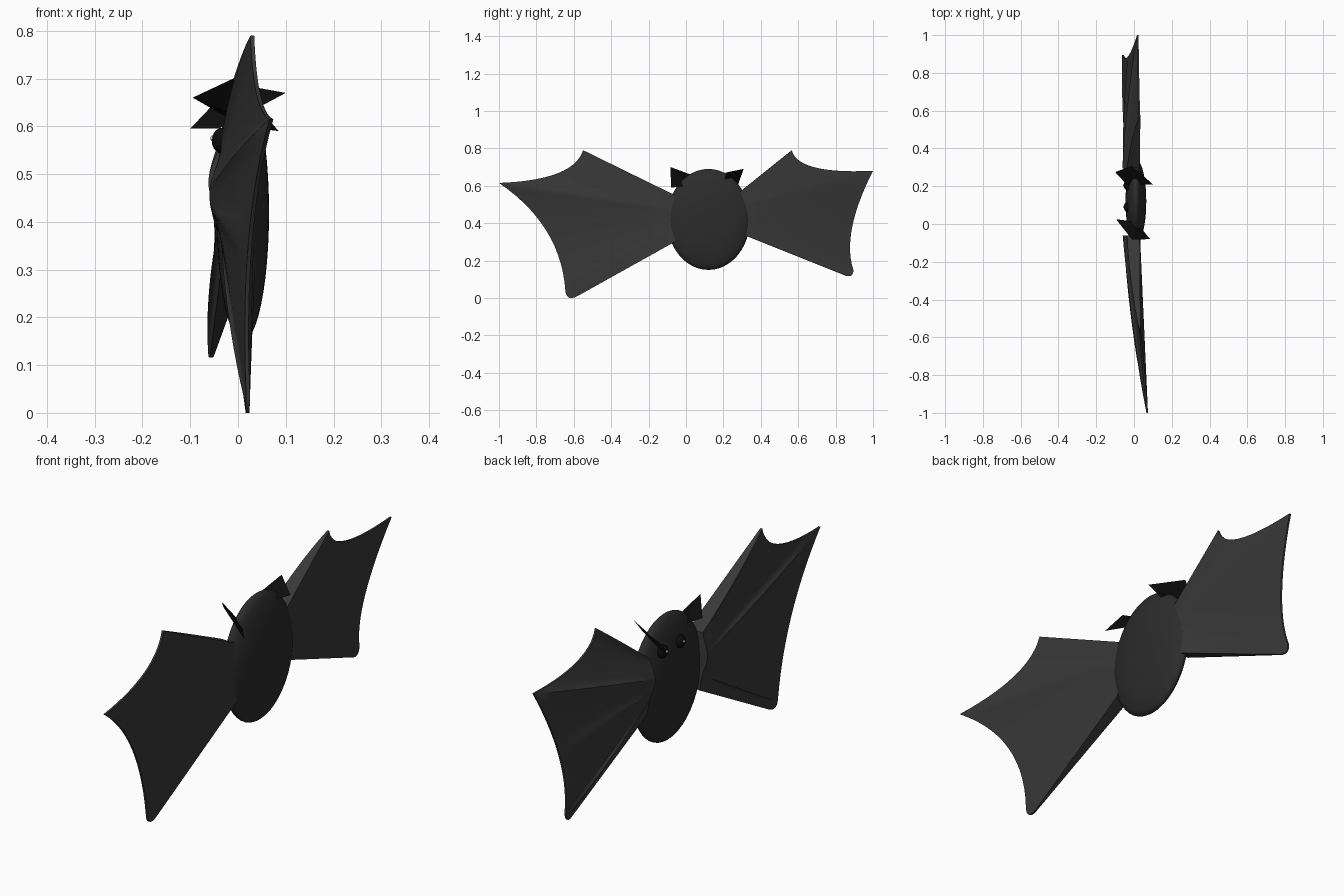
import bpy, bmesh, math
from mathutils import Vector

if "Cube" in bpy.data.objects:
    bpy.data.objects.remove(bpy.data.objects["Cube"])


def material(name, g):
    m = bpy.data.materials.new(name)
    m.diffuse_color = (g, g, g, 1)
    m.use_nodes = True
    m.node_tree.nodes["Principled BSDF"].inputs["Base Color"].default_value = m.diffuse_color
    return m


BODY = material("body_dark", 0.025)
WING = material("wing_dark", 0.04)
BLACK = material("black", 0.004)
WHITE = material("white", 0.9)


def mesh_object(name, bm, mat, smooth=None):
    bmesh.ops.recalc_face_normals(bm, faces=bm.faces[:])
    me = bpy.data.meshes.new(name)
    bm.to_mesh(me)
    bm.free()
    ob = bpy.data.objects.new(name, me)
    bpy.context.collection.objects.link(ob)
    me.materials.append(mat)
    if smooth:
        bpy.ops.object.select_all(action='DESELECT')
        ob.select_set(True)
        bpy.context.view_layer.objects.active = ob
        bpy.ops.object.shade_smooth_by_angle(angle=math.radians(smooth))
    return ob


def ellipsoid(name, centre, radii, mat, seg=32):
    bm = bmesh.new()
    bmesh.ops.create_uvsphere(bm, u_segments=seg, v_segments=seg // 2, radius=1)
    bmesh.ops.scale(bm, vec=radii, verts=bm.verts)
    bmesh.ops.translate(bm, vec=centre, verts=bm.verts)
    return mesh_object(name, bm, mat, 60)


def wing(name, root, curves, seg=14, rows=14):
    """Ruled shell from the root line to a chain of quadratic edge curves."""
    rim, us = [], []
    for k, (a, c, b) in enumerate(curves):
        a, c, b = Vector(a), Vector(c), Vector(b)
        for i in range(seg + (k == len(curves) - 1)):
            s = i / seg
            rim.append(a * (1 - s) ** 2 + c * 2 * s * (1 - s) + b * s * s)
            us.append(k + s)
    r0, r1 = Vector(root[0]), Vector(root[1])
    n, total = len(rim), len(curves)
    bm = bmesh.new()
    back, front = [], []
    for j in range(rows + 1):
        t = j / rows
        rb, rf = [], []
        for p, u in zip(rim, us):
            q = r0.lerp(r1, u / total).lerp(p, t)
            # thick at the shoulder, with raised finger bones on the -x side
            hub = math.exp(-((u / total - 0.38) / 0.3) ** 2)
            bone = max(math.exp(-((u - f) / 0.07) ** 2) for f in (0, 1, 1.5, 2.2))
            thick = 0.008 + (1 - t) * (0.052 + 0.032 * hub)
            thick += 0.01 * bone * math.sin(math.pi * t) ** 0.7
            rb.append(bm.verts.new(q))
            rf.append(bm.verts.new(q - Vector((thick, 0, 0))))
        back.append(rb)
        front.append(rf)
    for g in (back, front):
        for j in range(rows):
            for i in range(n - 1):
                bm.faces.new((g[j][i], g[j][i + 1], g[j + 1][i + 1], g[j + 1][i]))
    # closing strips around the border
    for i in range(n - 1):
        for j in (0, rows):
            bm.faces.new((back[j][i], back[j][i + 1], front[j][i + 1], front[j][i]))
    for j in range(rows):
        for i in (0, n - 1):
            bm.faces.new((back[j][i], back[j + 1][i], front[j + 1][i], front[j][i]))
    return mesh_object(name, bm, WING, 40)


# body
ellipsoid("body", (0.01, 0.12, 0.42), (0.055, 0.222, 0.27), BODY, 48)

# wings
wing("wing_left", ((0.03, -0.06, 0.55), (0.035, -0.06, 0.30)), [
    ((0.034, -0.55, 0.79), (0.04, -0.60, 0.63), (0.074, -1.0, 0.615)),
    ((0.074, -1.0, 0.615), (0.01, -0.67, 0.39), (0.025, -0.645, 0.04)),
    ((0.025, -0.645, 0.04), (0.024, -0.64, -0.02), (0.024, -0.58, 0.01))])
wing("wing_right", ((0.03, 0.29, 0.57), (0.03, 0.30, 0.34)), [
    ((0.034, 0.565, 0.79), (0.03, 0.60, 0.66), (0.024, 1.0, 0.68)),
    ((0.024, 1.0, 0.68), (-0.03, 0.83, 0.345), (-0.054, 0.895, 0.15)),
    ((-0.054, 0.895, 0.15), (-0.056, 0.895, 0.105), (-0.05, 0.85, 0.12))])

# ears: flat-faced three-sided spikes
for name, pts in (
        ("ear_left", ((-0.01, -0.083, 0.70), (0.085, -0.08, 0.59),
                      (-0.095, 0.025, 0.66), (0.01, 0.012, 0.60))),
        ("ear_right", ((-0.1, 0.275, 0.595), (-0.01, 0.308, 0.69),
                       (0.1, 0.21, 0.67), (-0.04, 0.21, 0.595)))):
    bm = bmesh.new()
    bmesh.ops.convex_hull(bm, input=[bm.verts.new(p) for p in pts])
    mesh_object(name, bm, BLACK)

# eyes with small glints, on the -x face
for side, y in (("left", 0.09), ("right", 0.205)):
    ellipsoid("eye_" + side, (-0.033, y, 0.57), (0.022, 0.027, 0.027), BLACK, 20)
    ellipsoid("glint_" + side, (-0.053, y, 0.575), (0.005, 0.006, 0.006), WHITE, 12)
